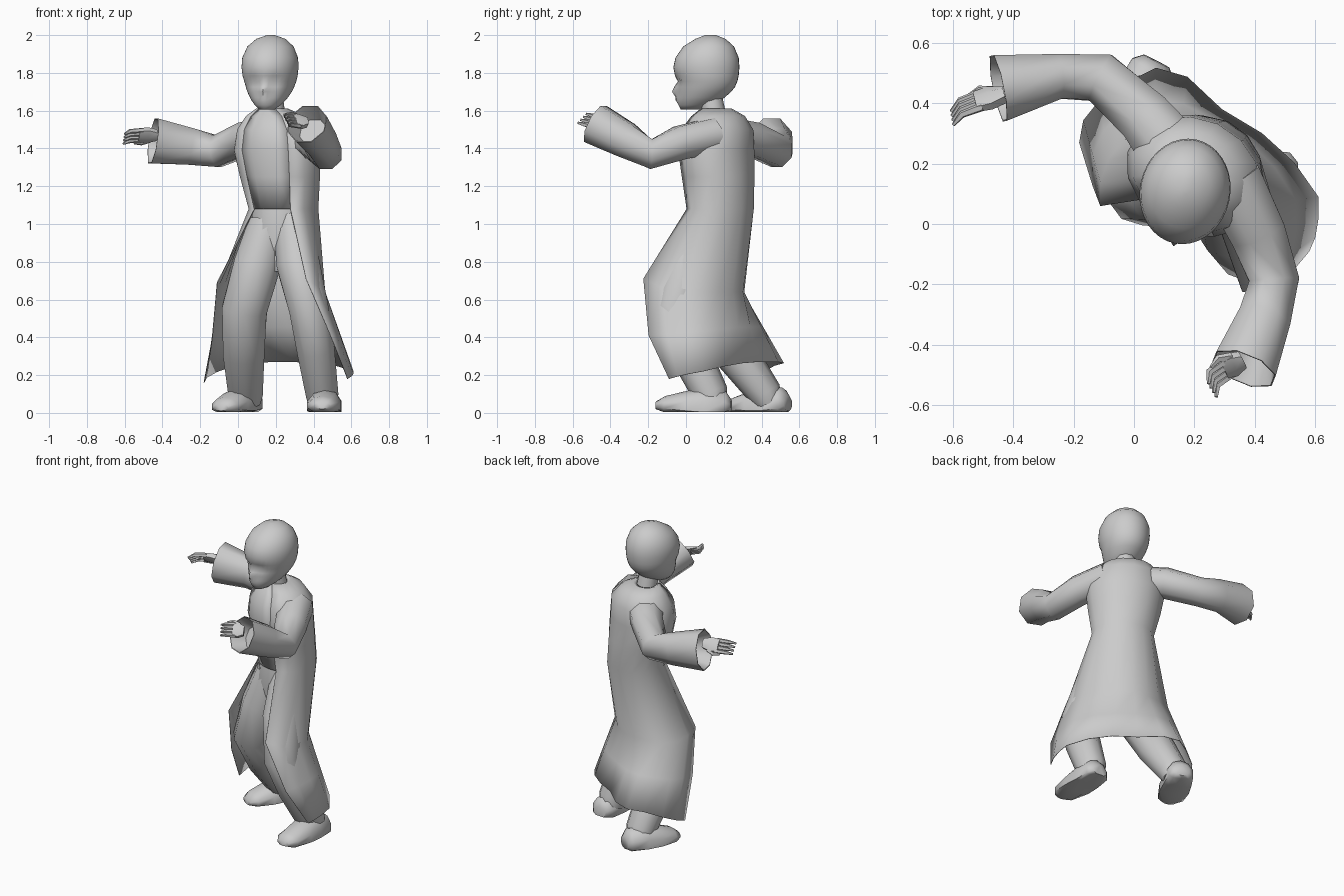
import bpy, bmesh, math
from mathutils import Vector, Matrix

if "Cube" in bpy.data.objects:
    bpy.data.objects.remove(bpy.data.objects["Cube"], do_unlink=True)

grey = bpy.data.materials.new("plain_grey")
grey.use_nodes = True
grey.diffuse_color = (0.6, 0.6, 0.6, 1)
grey.node_tree.nodes["Principled BSDF"].inputs["Base Color"].default_value = grey.diffuse_color


def loft(name, rings, closed=True, angle=65, thick=0):
    """Skin a list of equally long point rows into one object."""
    bm = bmesh.new()
    rows = [[bm.verts.new(p) for p in ring] for ring in rings]
    n = len(rows[0])
    for a, b in zip(rows, rows[1:]):
        for i in range(n if closed else n - 1):
            j = (i + 1) % n
            bm.faces.new((a[i], a[j], b[j], b[i]))
    if closed:
        bm.faces.new(rows[0][::-1])
        bm.faces.new(rows[-1])
    bmesh.ops.recalc_face_normals(bm, faces=bm.faces)
    mesh = bpy.data.meshes.new(name)
    bm.to_mesh(mesh)
    bm.free()
    mesh.materials.append(grey)
    obj = bpy.data.objects.new(name, mesh)
    bpy.context.collection.objects.link(obj)
    if thick:
        mod = obj.modifiers.new("thickness", "SOLIDIFY")
        mod.thickness = thick
        mod.offset = 0
    bpy.ops.object.select_all(action="DESELECT")
    obj.select_set(True)
    bpy.context.view_layer.objects.active = obj
    bpy.ops.object.shade_smooth_by_angle(angle=math.radians(angle))


def tube_rings(stations, ref=(0, 0, 1), n=8, floor=None):
    """Elliptical rings along a path of (point, half width, half height)."""
    pts = [Vector(s[0]) for s in stations]
    rings = []
    for i, (_, w, h) in enumerate(stations):
        d = (pts[min(i + 1, len(pts) - 1)] - pts[max(i - 1, 0)]).normalized()
        side = d.cross(Vector(ref)).normalized()
        up = side.cross(d)
        ring = []
        for k in range(n):
            t = math.tau * (k + 0.5) / n
            p = pts[i] + side * w * math.cos(t) + up * h * math.sin(t)
            if floor is not None:
                p.z = max(p.z, floor)
            ring.append(p)
        rings.append(ring)
    return rings


def tube(name, stations, ref=(0, 0, 1), n=8, floor=None):
    loft(name, tube_rings(stations, ref, n, floor))


def oval(center, rx, ry, yaw, degrees):
    rot = Matrix.Rotation(yaw, 3, "Z")
    return [Vector(center) + rot @ Vector((rx * math.sin(a), -ry * math.cos(a), 0))
            for a in map(math.radians, degrees)]


def resample(points, n):
    """Spread n points evenly by index along a polyline."""
    out = []
    for k in range(n):
        t = k * (len(points) - 1) / (n - 1)
        i = min(int(t), len(points) - 2)
        out.append(points[i].lerp(points[i + 1], t - i))
    return out


# Long coat: one sheet from collar to hem, open at the front
TURN = math.radians(-28)
BODY = [((.18, .16, 1.6), .06, .055), ((.18, .16, 1.61), .085, .08), ((.195, .17, 1.57), .16, .135),
        ((.205, .165, 1.5), .22, .18), ((.205, .16, 1.39), .24, .188),
        ((.22, .17, 1.25), .22, .182), ((.24, .18, 1.08), .187, .174)]
COLS = 13
RIGHT_EDGE, LEFT_EDGE = -30, 38
back = [RIGHT_EDGE - k * (360 + RIGHT_EDGE - LEFT_EDGE) / (COLS - 1) for k in range(COLS)]
HIP = [(-.11, .06), (-.11, .18), (-.03, .28), (.1, .31), (.25, .3),
       (.37, .22), (.46, .07), (.46, -.08), (.36, -.225)]
HEM = [(-.18, .27, .16), (-.16, .38, .2), (-.02, .47, .25), (.12, .54, .27), (.29, .38, .27),
       (.49, .26, .26), (.61, .09, .22), (.61, -.02, .2), (.58, -.09, .18)]
hip = [Vector((x, y, .64)) for x, y in HIP]
hem = [Vector(p) for p in HEM]
shin = [a.lerp(b, .5) for a, b in zip(hip, hem)]
shin[0] += Vector((.01, -.04, 0))
shin[-1] += Vector((.02, -.04, 0))
hip[-1].z += .07
hip[0].z += .05
loft("long_coat", [oval(*b, TURN, back) for b in BODY] + [resample(r, COLS) for r in (hip, shin, hem)],
     closed=False, thick=.004)

# Front panel closing the chest
chest = [RIGHT_EDGE + k * (LEFT_EDGE - RIGHT_EDGE) / 4 for k in range(5)]
loft("front_panel", [oval(*b, TURN, chest) for b in BODY], closed=False, thick=.004)


# Sleeves with a hollow cuff
def sleeve(name, shoulder, upper, elbow, fore, cuff):
    rings = tube_rings([shoulder, upper, elbow, fore, cuff])
    end = Vector(cuff[0])
    inward = (Vector(fore[0]) - end) * .5
    rings.append([end + (p - end) * .96 for p in rings[-1]])
    rings.append([end + inward + (p - end) * .7 for p in rings[-1]])
    loft(name, rings)


sleeve("right_sleeve", ((.15, .21, 1.47), .12, .1), ((.04, .35, 1.45), .1, .095),
       ((-.11, .485, 1.385), .09, .09), ((-.25, .49, 1.41), .08, .105), ((-.45, .45, 1.44), .12, .13))
sleeve("left_sleeve", ((.32, .15, 1.47), .11, .1), ((.41, -.03, 1.43), .1, .095),
       ((.465, -.185, 1.37), .09, .085), ((.43, -.32, 1.445), .095, .1), ((.365, -.48, 1.53), .115, .115))


# Hands: palm, four fingers and a thumb, curl bends the fingertips
def hand(name, wrist, forward, across, curl, size):
    w, f, a, c = (Vector(v) for v in (wrist, forward, across, curl))
    f.normalize()
    a.normalize()
    normal = f.cross(a)
    knuckle = w + f * size
    tube(name + "_palm", [(w, .032, .03), (w + f * size * .5, .05, .028), (knuckle, .046, .022)],
         ref=normal, n=6)
    for k in range(4):
        base = knuckle + a * (k - 1.5) * .023
        mid = base + f * .045 + c * .3
        tube(f"{name}_finger_{k + 1}",
             [(base - f * .02, .014, .015), (mid, .012, .013), (mid + f * .02 + c, .006, .006)],
             ref=normal, n=5)
    root = w + f * size * .4 - a * .035
    tube(name + "_thumb", [(root, .015, .015), (root + f * .04 - a * .02, .013, .013),
                           (root + f * .075 - a * .015 + c * .3, .006, .006)], ref=normal, n=5)


hand("right_hand", (-.43, .43, 1.47), (-1, -.25, 0), (.1, -.65, .75), (-.01, -.03, -.015), .1)
hand("left_hand", (.36, -.45, 1.54), (-.85, -.45, .05), (.35, -.6, -.65), (.015, -.03, .01), .07)

# Trousers
tube("trouser_seat", [((.23, .17, 1.12), .16, .14), ((.23, .15, .95), .17, .15), ((.21, .13, .74), .08, .09)],
     ref=(0, 1, 0), n=10)
tube("right_trouser_leg", [((.16, .16, 1), .11, .13), ((.1, .12, .78), .13, .13), ((.035, .11, .55), .125, .12),
                           ((.03, .26, .32), .115, .115), ((.04, .42, .1), .095, .09),
                           ((.04, .44, .05), .08, .07)], ref=(0, 1, 0), n=10)
tube("left_trouser_leg", [((.29, .13, 1), .11, .13), ((.32, .01, .78), .12, .13), ((.375, -.07, .55), .11, .12),
                          ((.41, .01, .34), .105, .11), ((.445, .13, .1), .09, .095),
                          ((.45, .14, .05), .08, .08)], ref=(0, 1, 0), n=10)


# Shoes
def shoe(name, heel, toe):
    h, t = Vector(heel), Vector(toe)
    spots = [(0, .05, .04), (.08, .08, .085), (.35, .09, .1), (.6, .095, .08), (.88, .08, .05), (1, .045, .02)]
    tube(name, [(h.lerp(t, s) + Vector((0, 0, .03)), w, z) for s, w, z in spots], n=10, floor=.004)


shoe("right_shoe", (.075, .54, .02), (-.09, .22, 0))
shoe("left_shoe", (.47, .24, 0), (.445, -.16, .01))

# Neck and head, the head turned slightly to the right
tube("neck", [((.19, .15, 1.56), .065, .065), ((.18, .13, 1.68), .06, .06)], ref=(0, 1, 0), n=10)
# Each head row: height, front, back, half width
HEAD = [(1.605, -.14, -.02, .038), (1.63, -.152, .03, .068), (1.655, -.155, .075, .09), (1.67, -.155, .095, .1),
        (1.7, -.155, .13, .117), (1.725, -.155, .15, .127), (1.755, -.155, .163, .137), (1.785, -.17, .17, .145),
        (1.83, -.178, .174, .15), (1.88, -.167, .17, .147), (1.94, -.125, .145, .122), (1.98, -.06, .1, .077),
        (2, -.01, .05, .02)]
spin = Matrix.Translation((.17, .11, 0)) @ Matrix.Rotation(math.radians(-12), 4, "Z")


def bump(x, z, cx, cz, wide, tall):
    return math.exp(-((abs(x) - cx) / wide) ** 2 - ((z - cz) / tall) ** 2)


def head_ring(z, front, rear, rx, n=36):
    ring = []
    for k in range(n):
        a = math.tau * k / n
        x = rx * math.sin(a)
        y = (front + rear) / 2 - (rear - front) / 2 * math.cos(a)
        if math.cos(a) > 0:
            # nose, eye sockets and lips
            y -= .034 * bump(x, z, 0, 1.705, .022, .03)
            y += .014 * bump(x, z, .052, 1.755, .028, .02)
            y -= .012 * bump(x, z, 0, 1.658, .035, .012)
        ring.append(spin @ Vector((x, y, z)))
    return ring


loft("head", [head_ring(*h) for h in HEAD])
